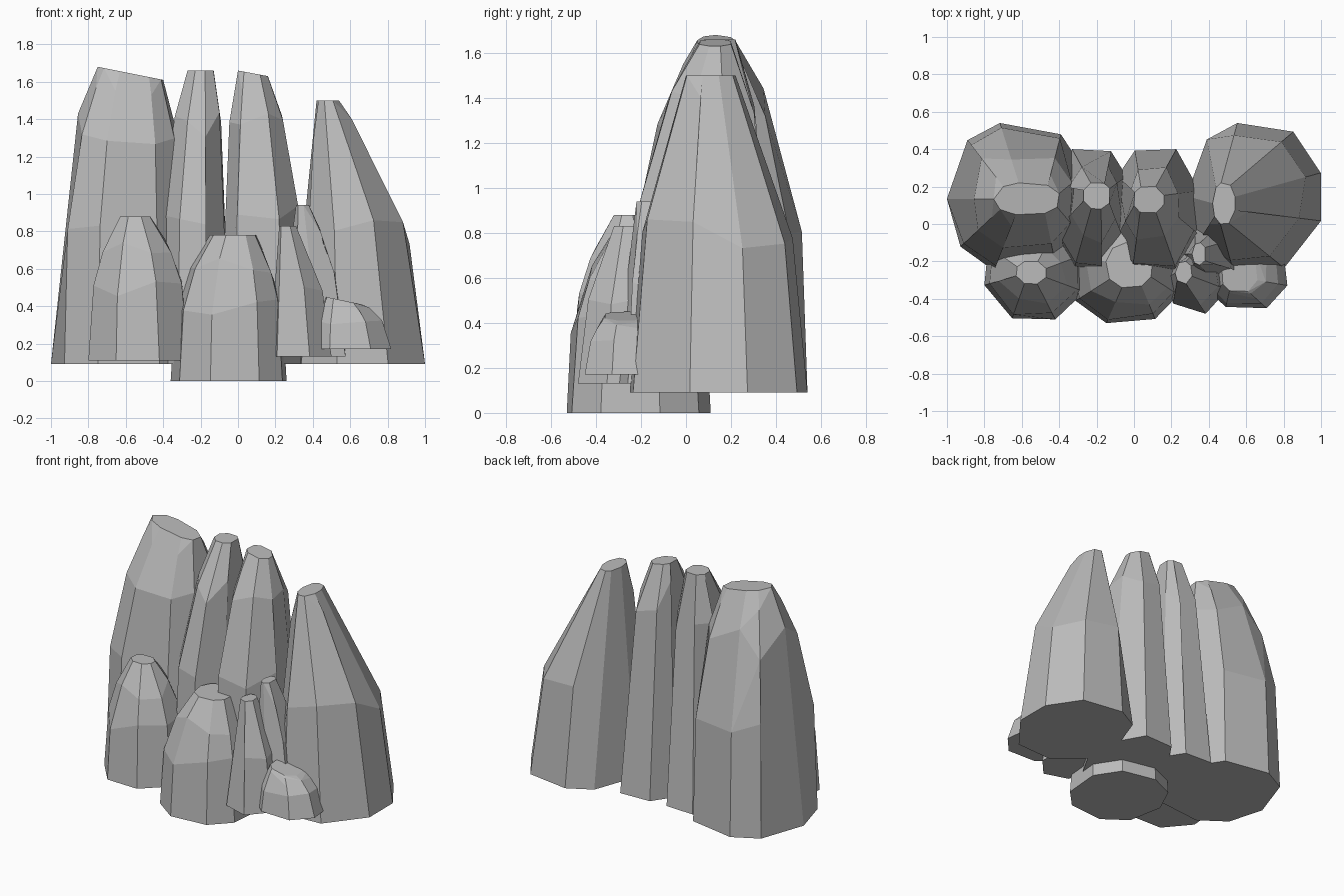
import bpy
import bmesh
import math
import random
from mathutils import Vector

random.seed(7)

# Remove the default cube only
cube = bpy.data.objects.get("Cube")
if cube:
    bpy.data.objects.remove(cube, do_unlink=True)

# Single flat stone colour
grey = (0.5, 0.5, 0.5, 1)
stone = bpy.data.materials.new("stone_grey")
stone.use_nodes = True
stone.diffuse_color = grey
stone.node_tree.nodes["Principled BSDF"].inputs["Base Color"].default_value = grey


def unit_outline(sides):
    """Irregular rounded polygon, scaled to fill the range zero to one."""
    points = []
    for i in range(sides):
        angle = math.tau * (i + 0.5 + random.uniform(-0.2, 0.2)) / sides
        points.append([math.copysign(abs(value) ** 0.9, value)
                       for value in (math.cos(angle), math.sin(angle))])
    xs, ys = zip(*points)
    return [((x - min(xs)) / (max(xs) - min(xs)), (y - min(ys)) / (max(ys) - min(ys)))
            for x, y in points]


def rock(name, bottom, top, foot_x, foot_y, crown_x, crown_y, fullness=3, sides=8, dip=0):
    """Chiselled stone whose outline narrows from a foot rectangle to a crown rectangle."""
    outline = unit_outline(sides)
    foot = Vector((*foot_x, *foot_y))
    crown = Vector((*crown_x, *crown_y))
    bm = bmesh.new()
    for level in (0, 0.5, 0.8, 0.93, 1):
        for u, v in outline:
            # Stagger the shoulder corners and let the crown dip to one side
            stagger = random.uniform(-0.06, 0.06) if 0 < level < 0.9 else 0
            rise = level + stagger
            # Interpolate per component to keep all four sides of the rectangle
            left, right, front, back = foot + (crown - foot) * rise ** fullness
            height = bottom + (top - bottom) * rise - dip * u * level ** 4
            bm.verts.new((left + (right - left) * u, front + (back - front) * v, height))
    hull = bmesh.ops.convex_hull(bm, input=bm.verts[:])
    spare = [item for item in set(hull["geom_interior"] + hull["geom_unused"])
             if isinstance(item, bmesh.types.BMVert)]
    bmesh.ops.delete(bm, geom=spare, context="VERTS")
    # Merge nearly level triangles into broad facets
    bmesh.ops.dissolve_limit(bm, angle_limit=math.radians(10), verts=bm.verts[:], edges=bm.edges[:])
    bmesh.ops.recalc_face_normals(bm, faces=bm.faces[:])
    mesh = bpy.data.meshes.new(name)
    bm.to_mesh(mesh)
    bm.free()
    mesh.materials.append(stone)
    bpy.context.collection.objects.link(bpy.data.objects.new(name, mesh))


# Tall columns along the back
rock("tall_rock_far_right", bottom=0.09, top=1.68, foot_x=(-1, -0.26), foot_y=(-0.25, 0.54),
     crown_x=(-0.75, -0.4), crown_y=(0.05, 0.22), fullness=3.2, sides=9, dip=0.07)
rock("tall_rock_mid_right", bottom=0.09, top=1.66, foot_x=(-0.44, -0.04), foot_y=(-0.26, 0.4),
     crown_x=(-0.27, -0.13), crown_y=(0.08, 0.22))
rock("tall_rock_mid_left", bottom=0.09, top=1.66, foot_x=(-0.1, 0.35), foot_y=(-0.26, 0.4),
     crown_x=(0, 0.16), crown_y=(0.06, 0.2), fullness=3.2, dip=0.03)
rock("tall_rock_far_left", bottom=0.09, top=1.5, foot_x=(0.28, 1), foot_y=(-0.25, 0.54),
     crown_x=(0.42, 0.54), crown_y=(0, 0.22), fullness=2.2, sides=9)

# Short boulders along the front
rock("front_rock_right", bottom=0.11, top=0.88, foot_x=(-0.8, -0.26), foot_y=(-0.51, 0),
     crown_x=(-0.63, -0.47), crown_y=(-0.32, -0.2), fullness=2.8)
rock("front_rock_centre", bottom=0, top=0.78, foot_x=(-0.36, 0.26), foot_y=(-0.53, 0.11),
     crown_x=(-0.15, 0.1), crown_y=(-0.34, -0.1), sides=9)
rock("front_rock_left", bottom=0.13, top=0.83, foot_x=(0.17, 0.5), foot_y=(-0.48, -0.1),
     crown_x=(0.22, 0.31), crown_y=(-0.32, -0.2), fullness=2, sides=7)
rock("wedge_rock_left", bottom=0.13, top=0.94, foot_x=(0.25, 0.58), foot_y=(-0.32, 0),
     crown_x=(0.31, 0.38), crown_y=(-0.22, -0.1), fullness=2, sides=7)
rock("low_rock_left", bottom=0.17, top=0.45, foot_x=(0.4, 0.82), foot_y=(-0.45, -0.08),
     crown_x=(0.47, 0.66), crown_y=(-0.36, -0.18), fullness=2, dip=0.04)
